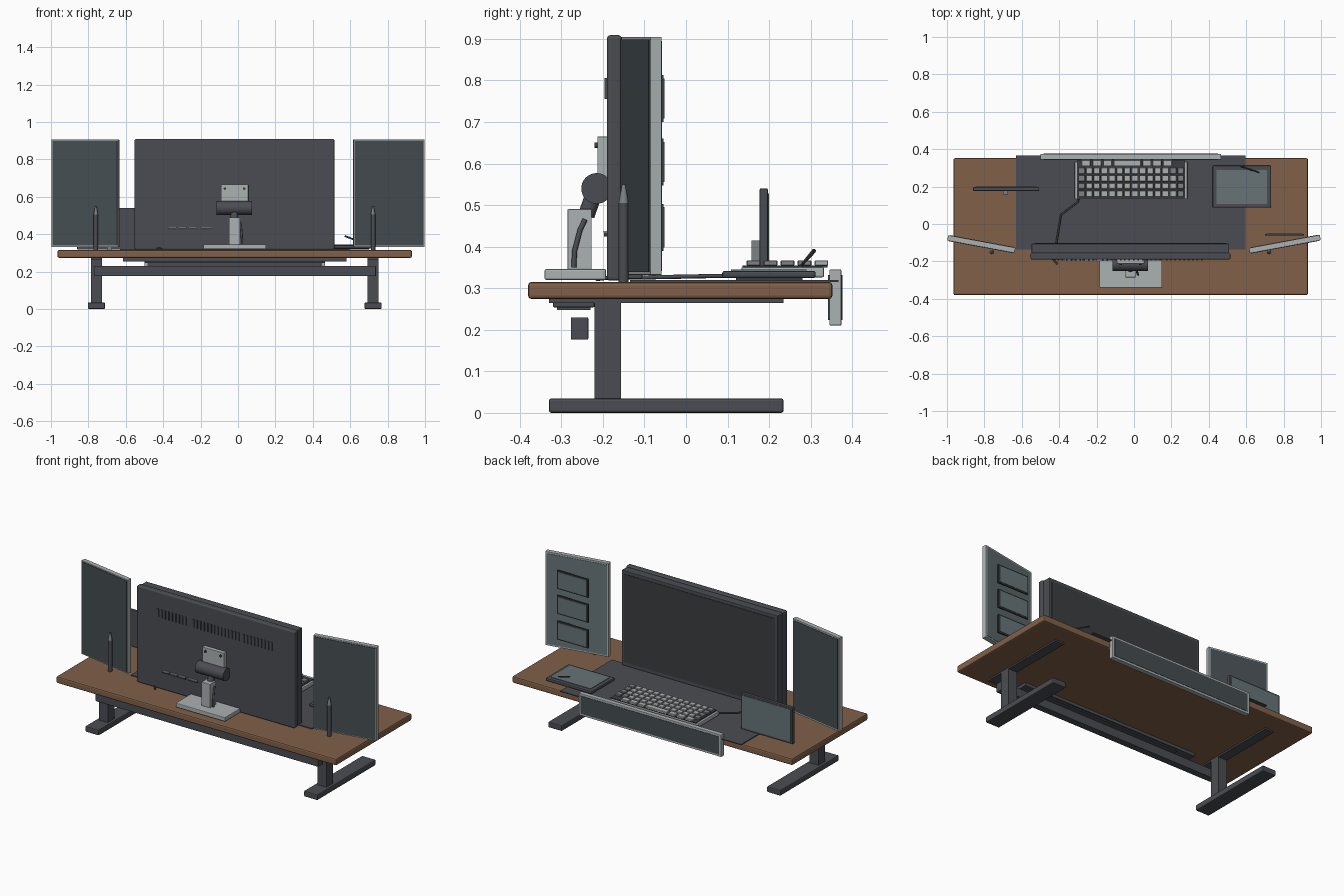
import bpy, math
from mathutils import Vector


def mat(name, r, g, b):
    m = bpy.data.materials.new(name)
    m.diffuse_color = (r, g, b, 1)
    return m


DARK = mat("dark_grey", 0.069, 0.073, 0.084)
BLACK = mat("charcoal", 0.045, 0.048, 0.053)
SLATE = mat("slate", 0.060, 0.075, 0.083)
TEAL = mat("screen_teal", 0.135, 0.175, 0.185)
LIGHT = mat("light_grey", 0.41, 0.44, 0.44)
MID = mat("mid_grey", 0.20, 0.225, 0.23)
WOOD = mat("brown_wood", 0.22, 0.118, 0.066)


def finish(ob, name, material, bevel=0, segments=2):
    ob.name = name
    ob.data.materials.clear()
    ob.data.materials.append(material)
    if bevel:
        b = ob.modifiers.new("bevel", 'BEVEL')
        b.width, b.segments, b.limit_method = bevel, segments, 'ANGLE'
    return ob


def box(name, x, y, z, material, bevel=0, segments=2):
    """Box from (min, max) pairs."""
    bpy.ops.mesh.primitive_cube_add(size=1)
    ob = bpy.context.object
    for v in ob.data.vertices:
        v.co = [lo + (c + 0.5) * (hi - lo) for c, (lo, hi) in zip(v.co, (x, y, z))]
    return finish(ob, name, material, bevel, segments)


def rod(name, a, b, r1, r2, material, sides=16):
    """Cylinder or cone between two points."""
    a, b = Vector(a), Vector(b)
    bpy.ops.mesh.primitive_cone_add(vertices=sides, radius1=r1, radius2=r2, depth=(b - a).length,
                                    location=(a + b) / 2)
    ob = bpy.context.object
    ob.rotation_euler = (b - a).to_track_quat('Z', 'Y').to_euler()
    bpy.ops.object.shade_smooth_by_angle()
    return finish(ob, name, material)


def cable(name, points, radius, material):
    cu = bpy.data.curves.new(name, 'CURVE')
    cu.dimensions = '3D'
    cu.bevel_depth, cu.bevel_resolution, cu.use_fill_caps = radius, 2, True
    sp = cu.splines.new('POLY')
    sp.points.add(len(points) - 1)
    for p, co in zip(sp.points, points):
        p.co = (*co, 1)
    ob = bpy.data.objects.new(name, cu)
    bpy.context.collection.objects.link(ob)
    cu.materials.append(material)


# Desk top, mat and metal frame
box("desk_top", (-0.965, 0.93), (-0.38, 0.352), (0.274, 0.315), WOOD, 0.008)
box("desk_mat", (-0.63, 0.595), (-0.135, 0.367), (0.315, 0.32), DARK)
for side, cx in (("left", -0.757), ("right", 0.722)):
    box(side + "_foot", (cx - 0.046, cx + 0.046), (-0.33, 0.235), (0.0, 0.035), DARK, 0.006)
    box(side + "_leg", (cx - 0.03, cx + 0.03), (-0.22, -0.157), (0.033, 0.275), DARK)
    box(side + "_top_bracket", (cx - 0.03, cx + 0.03), (-0.33, 0.235), (0.265, 0.275), DARK)
box("cross_beam", (-0.77, 0.737), (-0.277, -0.235), (0.176, 0.23), DARK, 0.003)
box("cable_tray", (-0.615, 0.58), (-0.32, -0.22), (0.254, 0.274), DARK, 0.003)
box("cable_tray_lip", (-0.50, 0.465), (-0.31, -0.23), (0.247, 0.256), DARK)

# Main monitor: rear shell, front body, bezel and screen
box("monitor_shell", (-0.553, 0.515), (-0.19, -0.155), (0.318, 0.909), DARK, 0.008, 3)
box("monitor_body", (-0.547, 0.509), (-0.157, -0.105), (0.322, 0.903), DARK, 0.004)
box("monitor_screen", (-0.53, 0.492), (-0.106, -0.102), (0.345, 0.883), BLACK)
# Rear vents in three groups
for start, count in ((-0.41, 9), (-0.17, 14), (0.17, 9)):
    for i in range(count):
        x = start + i * 0.0235
        box("vent", (x, x + 0.008), (-0.196, -0.188), (0.755, 0.806), DARK)
# Rear ports
for x, w in ((-0.375, 0.045), (-0.32, 0.045), (-0.265, 0.045), (-0.20, 0.06)):
    box("port", (x, x + w), (-0.197, -0.188), (0.424, 0.434), BLACK)
    box("port_rim", (x, x + w), (-0.199, -0.188), (0.434, 0.438), LIGHT)

# Monitor stand
box("stand_base", (-0.185, 0.15), (-0.34, -0.192), (0.32, 0.346), LIGHT, 0.004)
box("stand_column", (-0.048, 0.01), (-0.285, -0.227), (0.345, 0.49), LIGHT, 0.002)
rod("stand_arm", (-0.019, -0.24, 0.475), (-0.019, -0.217, 0.54), 0.02, 0.02, DARK, 12)
rod("stand_hinge", (-0.115, -0.215, 0.54), (0.075, -0.215, 0.54), 0.037, 0.037, DARK, 32)
box("mount_plate", (-0.092, 0.055), (-0.213, -0.188), (0.54, 0.665), LIGHT, 0.002)
for x in (-0.07, 0.033):
    rod("mount_screw", (x, -0.22, 0.644), (x, -0.21, 0.644), 0.007, 0.007, BLACK, 12)
cable("stand_cable", [(0.022, -0.27, 0.35), (0.02, -0.268, 0.39), (0.016, -0.255, 0.44),
                      (0.01, -0.243, 0.465)], 0.006, DARK)

# Angled side panels with pale frames, plus an upright pointed post behind each
for side, cx, half, turn, front in (("left", -0.816, 0.183, -10.5, SLATE),
                                    ("right", 0.806, 0.193, 10.5, TEAL)):
    parts = [
        box(side + "_panel_frame", (-half, half), (-0.014, 0.014), (0.332, 0.905), LIGHT, 0.002),
        box(side + "_panel_back", (-half + 0.007, half - 0.007), (-0.017, -0.012),
            (0.339, 0.898), SLATE),
        box(side + "_panel_front", (-half + 0.01, half - 0.01), (0.012, 0.016),
            (0.342, 0.895), front)]
    for p in parts:
        p.location = (cx, -0.107, 0)
        p.rotation_euler.z = math.radians(turn)
for side, x in (("left", -0.76), ("right", 0.722)):
    rod(side + "_post", (x, -0.15, 0.315), (x, -0.15, 0.505), 0.012, 0.012, DARK)
    rod(side + "_post_tip", (x, -0.15, 0.505), (x, -0.15, 0.55), 0.012, 0.004, MID)

# Cards floating on the right panel
for z in (0.39, 0.547, 0.70):
    box("card_border", (0.70, 0.91), (-0.062, -0.054), (z, z + 0.113), BLACK)
    box("card_face", (0.708, 0.902), (-0.056, -0.052), (z + 0.008, z + 0.105), TEAL)

# Panel hung on the user's edge of the desk
box("edge_panel_frame", (-0.50, 0.465), (0.345, 0.374), (0.21, 0.345), LIGHT, 0.003)
box("edge_panel_face", (-0.485, 0.45), (0.372, 0.376), (0.223, 0.332), SLATE)
box("edge_panel_back", (-0.485, 0.45), (0.342, 0.346), (0.223, 0.332), SLATE)

# Upright tablet
box("upright_tablet", (-0.86, -0.508), (0.177, 0.197), (0.318, 0.54), DARK, 0.003)
box("upright_tablet_screen", (-0.848, -0.52), (0.195, 0.2), (0.33, 0.528), TEAL)
box("upright_tablet_support", (-0.70, -0.675), (0.158, 0.178), (0.315, 0.415), MID)

# Drawing tablet and pen
box("drawing_tablet", (0.42, 0.733), (0.087, 0.312), (0.324, 0.342), DARK, 0.006)
box("drawing_tablet_screen", (0.442, 0.71), (0.108, 0.29), (0.341, 0.345), TEAL)
box("drawing_tablet_pad", (0.45, 0.70), (0.12, 0.28), (0.319, 0.326), BLACK)
rod("pen", (0.67, 0.275, 0.352), (0.59, 0.302, 0.383), 0.003, 0.005, DARK, 10)
rod("pen_end", (0.59, 0.302, 0.383), (0.572, 0.308, 0.39), 0.005, 0.005, BLACK, 10)

# Keyboard: pale case, dark deck, rows of keys and a space bar
box("keyboard_case", (-0.317, 0.285), (0.133, 0.332), (0.326, 0.351), LIGHT, 0.004)
box("keyboard_deck", (-0.304, 0.272), (0.136, 0.34), (0.35, 0.355), BLACK)
pitch = 0.0408
for row in range(5):
    y = 0.146 + row * 0.0408
    if row < 4:
        for col in range(14):
            x = -0.301 + col * pitch
            edge = col in (0, 13) or (row == 3 and col == 12)
            box("key", (x + 0.003, x + pitch - 0.003), (y, y + 0.033), (0.354, 0.367),
                MID if edge else LIGHT, 0.002, 1)
    else:
        for x in (-0.28, -0.222, -0.164, 0.045, 0.10, 0.155):
            box("modifier_key", (x, x + 0.047), (y, y + 0.033), (0.354, 0.367), LIGHT, 0.002, 1)
        box("space_bar", (-0.108, 0.038), (y, y + 0.033), (0.354, 0.367), LIGHT, 0.002, 1)

# Keyboard cable running under the monitor
cable("keyboard_cable", [(-0.295, 0.138, 0.334), (-0.30, 0.118, 0.33), (-0.39, 0.05, 0.329),
                         (-0.415, -0.10, 0.326), (-0.43, -0.19, 0.325), (-0.41, -0.215, 0.322)],
      0.005, DARK)
